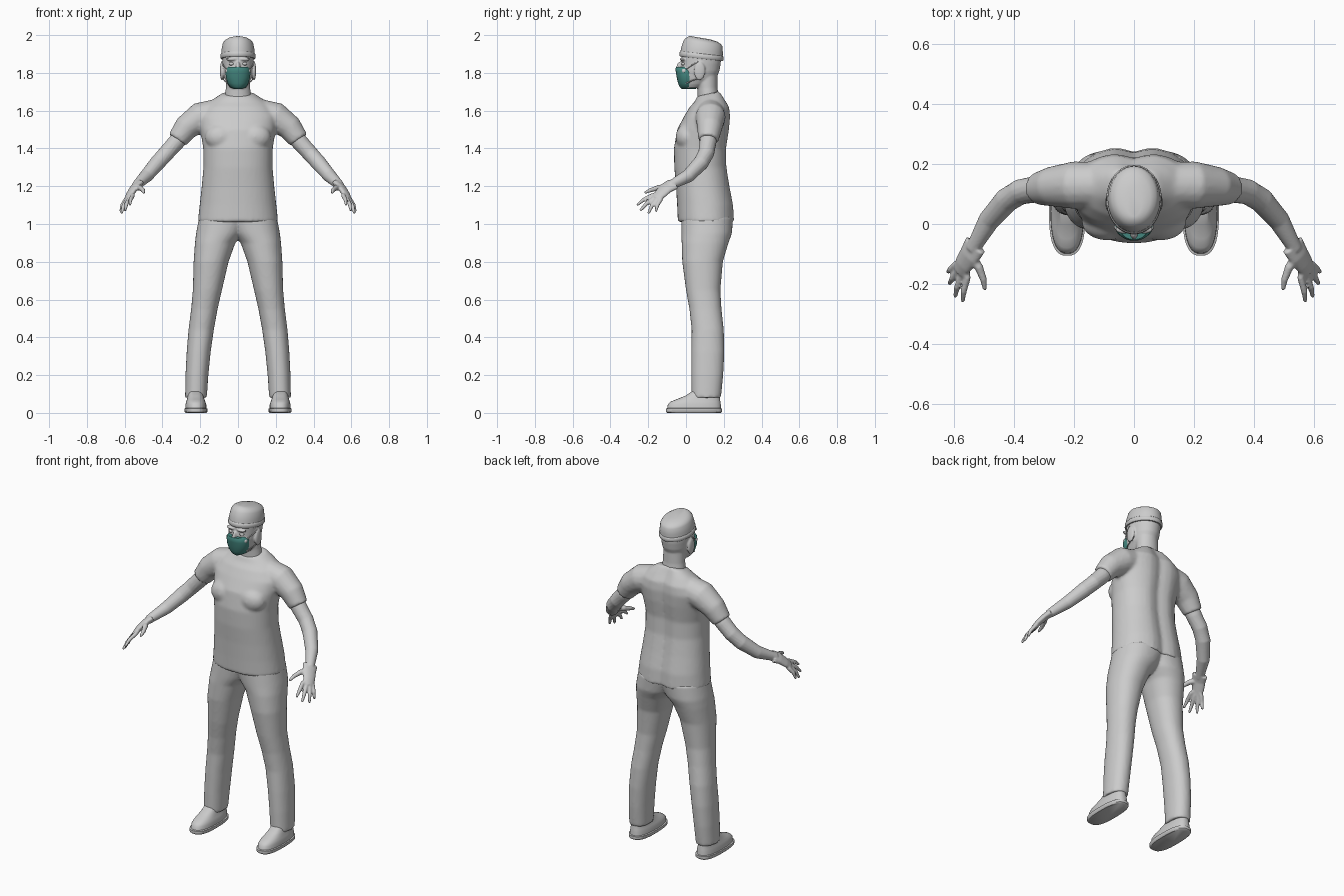
import bpy, bmesh, math
from mathutils import Vector, Matrix

default_cube = bpy.data.objects.get("Cube")
if default_cube:
    bpy.data.objects.remove(default_cube, do_unlink=True)


def make_material(name, colour):
    material = bpy.data.materials.new(name)
    material.use_nodes = True
    material.diffuse_color = colour
    shader = next(n for n in material.node_tree.nodes if n.type == 'BSDF_PRINCIPLED')
    shader.inputs["Base Color"].default_value = colour
    shader.inputs["Roughness"].default_value = 0.8
    return material


GREY = make_material("light grey", (0.6, 0.6, 0.6, 1))
TEAL = make_material("mask teal", (0.06, 0.25, 0.22, 1))


def skin_rings(bm, rings):
    """Join closed rings of points into a capped solid."""
    loops = [[bm.verts.new(p) for p in ring] for ring in rings]
    count = len(loops[0])
    for low, high in zip(loops, loops[1:]):
        for i in range(count):
            j = (i + 1) % count
            bm.faces.new((low[i], low[j], high[j], high[i]))
    bm.faces.new(loops[0][::-1])
    bm.faces.new(loops[-1])


def stack(bm, rows, square=1.0, groove=0.0, count=40):
    """Level oval sections: z, x range, y range and optional tilt along y."""
    rings = []
    for z, x0, x1, y0, y1, *tilt in rows:
        ring = []
        for i in range(count):
            a = math.tau * i / count
            c, s = math.cos(a), math.sin(a)
            x = math.copysign(abs(c) ** square, c) * (x1 - x0) / 2
            y = math.copysign(abs(s) ** square, s) * (y1 - y0) / 2
            lift = tilt[0] * y if tilt else 0
            if s > 0:
                y -= groove * math.exp(-(x / 0.04) ** 2)
            ring.append(Vector(((x0 + x1) / 2 + x, (y0 + y1) / 2 + y, z + lift)))
        rings.append(ring)
    skin_rings(bm, rings)


def centred(rows):
    return [(z, -half, half, *rest) for z, half, *rest in rows]


def tube(bm, path, radii, wide=(0, 0, 1), stretch=1.0, count=16):
    """Round or flattened sections along a path."""
    points = [Vector(p) for p in path]
    rings = []
    for k, (p, r) in enumerate(zip(points, radii)):
        along = (points[min(k + 1, len(points) - 1)] - points[max(k - 1, 0)]).normalized()
        u = Vector(wide)
        u = (u - along * u.dot(along)).normalized()
        v = along.cross(u)
        rings.append([p + u * r * stretch * math.cos(math.tau * i / count)
                      + v * r * math.sin(math.tau * i / count) for i in range(count)])
    skin_rings(bm, rings)


def ellipsoid(bm, centre, size):
    matrix = Matrix.Translation(centre) @ Matrix.Diagonal((*size, 1))
    bmesh.ops.create_uvsphere(bm, u_segments=20, v_segments=12, radius=1, matrix=matrix)


def finish(name, bm, material=GREY, mirror=False, voxel=0, soften=0):
    bmesh.ops.recalc_face_normals(bm, faces=bm.faces)
    mesh = bpy.data.meshes.new(name)
    bm.to_mesh(mesh)
    bm.free()
    mesh.materials.append(material)
    obj = bpy.data.objects.new(name, mesh)
    bpy.context.collection.objects.link(obj)
    bpy.ops.object.select_all(action='DESELECT')
    obj.select_set(True)
    bpy.context.view_layer.objects.active = obj
    bpy.ops.object.shade_smooth_by_angle(angle=math.radians(45))
    if mirror:
        obj.modifiers.new("mirror", 'MIRROR').use_mirror_merge = False
    if voxel:
        fuse = obj.modifiers.new("fuse", 'REMESH')
        fuse.mode = 'VOXEL'
        fuse.voxel_size = voxel
        fuse.use_smooth_shade = True
    if soften:
        smooth = obj.modifiers.new("soften", 'SMOOTH')
        smooth.factor = 0.5
        smooth.iterations = soften
    return obj


# Shirt: body with a spine groove, plus short sleeves
bm = bmesh.new()
stack(bm, centred([
    (1.01, .213, -.043, .262), (1.1, .203, -.047, .257), (1.2, .192, -.053, .238),
    (1.3, .183, -.062, .222), (1.4, .184, -.064, .22), (1.5, .2, -.047, .235),
    (1.57, .21, -.01, .24), (1.62, .18, .02, .235), (1.655, .14, .045, .21, .1),
    (1.69, .085, .06, .19, .2)]), square=0.9, groove=0.02)
for side in (1, -1):
    tube(bm, [(.1 * side, .13, 1.59), (.2 * side, .13, 1.565),
              (.275 * side, .125, 1.51), (.322 * side, .118, 1.445)],
         (.075, .08, .067, .054))
    ellipsoid(bm, (.09 * side, .005, 1.46), (.085, .06, .07))
finish("shirt", bm, voxel=0.009, soften=5)

# Trousers: one leg mirrored, fused at the hips
bm = bmesh.new()
stack(bm, [(.08, .165, .28, .03, .185), (.2, .157, .278, .028, .197),
           (.32, .145, .272, .028, .203), (.44, .128, .262, .03, .2),
           (.55, .108, .248, .018, .188), (.65, .085, .239, 0, .182),
           (.8, .05, .235, -.02, .195), (.9, .014, .228, -.023, .225),
           (.95, -.03, .222, -.024, .243), (1.04, -.08, .205, -.025, .25)], square=0.92)
finish("trousers", bm, mirror=True, voxel=0.009, soften=4)

# Shoes: sole and upper
bm = bmesh.new()
stack(bm, [(0, .168, .278, -.1, .185), (.006, .162, .284, -.106, .191),
           (.022, .162, .284, -.106, .191), (.025, .168, .28, -.1, .185)], square=0.75)
finish("shoe_soles", bm, mirror=True)
bm = bmesh.new()
stack(bm, [(.02, .167, .279, -.1, .186), (.045, .168, .278, -.096, .184),
           (.06, .173, .274, -.08, .182), (.072, .178, .27, -.05, .18),
           (.09, .182, .266, -.005, .178), (.12, .187, .262, .04, .175)], square=0.8)
finish("shoe_uppers", bm, mirror=True)

# Arms and hands
bm = bmesh.new()
tube(bm, [(.27, .122, 1.5), (.33, .116, 1.43), (.38, .107, 1.375), (.425, .08, 1.325),
          (.485, .012, 1.255), (.54, -.085, 1.203)],
     (.044, .045, .043, .042, .036, .024))
spread = (-.04, -.05, .025)
tube(bm, [(.53, -.07, 1.21), (.55, -.105, 1.19), (.57, -.135, 1.16), (.583, -.16, 1.135)],
     (.021, .019, .017, .013), wide=spread, stretch=2.1)
fingers = [((.557, -.18, 1.15), (.573, -.26, 1.1)),
           ((.575, -.17, 1.135), (.598, -.243, 1.07)),
           ((.588, -.155, 1.128), (.617, -.2, 1.055)),
           ((.595, -.135, 1.128), (.622, -.16, 1.065))]
palm = Vector((.565, -.125, 1.165))
for knuckle, tip in fingers:
    middle = (Vector(knuckle) + Vector(tip)) / 2 + Vector((.004, -.004, .004))
    tube(bm, [palm, knuckle, middle, tip], (.012, .012, .011, .007), wide=spread, count=10)
tube(bm, [(.548, -.1, 1.195), (.518, -.145, 1.192), (.503, -.185, 1.18), (.498, -.22, 1.165)],
     (.016, .015, .012, .007), wide=spread, count=10)
finish("arms", bm, mirror=True, voxel=0.005, soften=3)

# Head with neck, nose, brows, cheeks and ears
bm = bmesh.new()
stack(bm, centred([
    (1.72, .042, -.015, .08), (1.74, .056, -.027, .12), (1.77, .07, -.03, .16),
    (1.81, .078, -.03, .177), (1.85, .081, -.026, .184), (1.9, .083, -.022, .186),
    (1.94, .07, 0, .17)]), square=0.95)
stack(bm, centred([(1.62, .09, .06, .19), (1.68, .069, .062, .172),
                   (1.72, .064, .06, .167), (1.79, .063, .05, .166)]))
ellipsoid(bm, (0, -.03, 1.825), (.013, .022, .035))
for side in (1, -1):
    ellipsoid(bm, (.034 * side, -.017, 1.872), (.03, .016, .009))
    ellipsoid(bm, (.042 * side, -.01, 1.81), (.026, .018, .018))
    ellipsoid(bm, (.085 * side, .072, 1.81), (.011, .03, .05))
finish("head", bm, voxel=0.005, soften=3)

# Eyes
bm = bmesh.new()
ellipsoid(bm, (.034, -.013, 1.848), (.015, .012, .009))
finish("eyes", bm, mirror=True)

# Cap, sloping down to the back, with a band at the brim
bm = bmesh.new()
stack(bm, centred([
    (1.885, .089, -.031, .194, -.11), (1.92, .088, -.026, .195, -.12),
    (1.955, .081, -.013, .193, -.15), (1.968, .073, -.002, .185, -.17),
    (1.979, .055, .012, .165, -.18), (1.986, .026, .025, .13, -.17)]))
finish("cap", bm)
bm = bmesh.new()
stack(bm, centred([(1.875, .089, -.031, .194, -.11), (1.88, .093, -.035, .198, -.11),
                   (1.898, .092, -.033, .198, -.11), (1.902, .088, -.029, .194, -.11)]))
finish("cap_band", bm)

# Face mask and ear straps
bm = bmesh.new()
stack(bm, centred([
    (1.714, .02, -.022, .05), (1.725, .042, -.034, .06), (1.745, .055, -.042, .06),
    (1.775, .064, -.049, .06), (1.805, .066, -.054, .06), (1.822, .062, -.056, .06),
    (1.832, .05, -.052, .05)]), square=0.95)
finish("face_mask", bm, TEAL)
bm = bmesh.new()
for path in ([(.06, 0, 1.82), (.079, .03, 1.84), (.086, .065, 1.86)],
             [(.056, 0, 1.745), (.071, .03, 1.758), (.08, .07, 1.772)]):
    tube(bm, path, (.003, .003, .003), count=8)
finish("mask_straps", bm, mirror=True)
